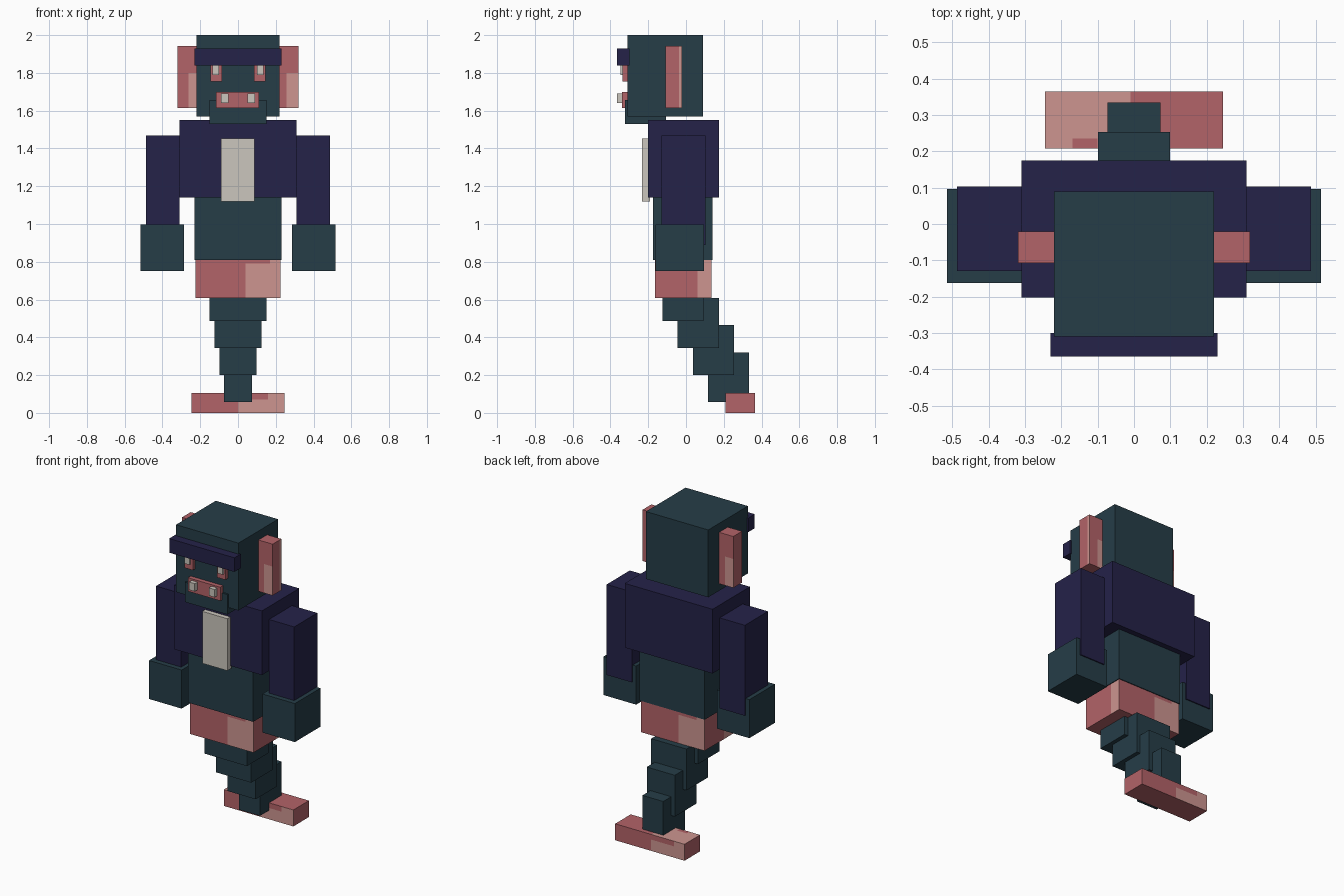
import bpy, bmesh
from mathutils import Vector

if "Cube" in bpy.data.objects:
    bpy.data.objects.remove(bpy.data.objects["Cube"])


def material(name, rgb):
    m = bpy.data.materials.new(name)
    m.diffuse_color = (*rgb, 1)
    m.use_nodes = True
    m.node_tree.nodes["Principled BSDF"].inputs["Base Color"].default_value = m.diffuse_color
    return m


TEAL = material("dark teal", (0.019, 0.047, 0.064))
NAVY = material("navy", (0.018, 0.016, 0.066))
PINK = material("deep pink", (0.45, 0.125, 0.14))
PALE = material("pale pink", (0.61, 0.30, 0.28))
CREAM = material("cream", (0.60, 0.565, 0.51))


def box(name, x, y, z, mat, cuts=(), rule=None):
    """Box from axis ranges; optional (axis, value) cuts and a rule picking pale faces."""
    bm = bmesh.new()
    bmesh.ops.create_cube(bm, size=1)
    for v in bm.verts:
        v.co = [r[0] + (c + 0.5) * (r[1] - r[0]) for c, r in zip(v.co, (x, y, z))]
    for axis, value in cuts:
        n = Vector((0, 0, 0))
        n[axis] = 1
        bmesh.ops.bisect_plane(bm, geom=bm.verts[:] + bm.edges[:] + bm.faces[:],
                               plane_co=n * value, plane_no=n)
    bm.normal_update()
    if rule:
        for f in bm.faces:
            f.material_index = int(rule(f.calc_center_median(), f.normal))
    me = bpy.data.meshes.new(name)
    bm.to_mesh(me)
    bm.free()
    me.materials.append(mat)
    if rule:
        me.materials.append(PALE)
    ob = bpy.data.objects.new(name, me)
    bpy.context.collection.objects.link(ob)
    return ob


def pair(name, x, y, z, mat):
    box(name + "_right", x, y, z, mat)
    box(name + "_left", (-x[1], -x[0]), y, z, mat)


# Head and face
box("head", (-0.22, 0.22), (-0.31, 0.09), (1.57, 2.0), TEAL)
box("jaw", (-0.15, 0.15), (-0.322, -0.105), (1.53, 1.657), TEAL)
box("brow", (-0.23, 0.23), (-0.365, -0.30), (1.84, 1.93), NAVY)
box("mouth", (-0.117, 0.112), (-0.338, -0.30), (1.613, 1.70), PINK)
pair("tooth", (0.05, 0.09), (-0.365, -0.33), (1.64, 1.69), CREAM)
pair("eye", (0.085, 0.145), (-0.335, -0.30), (1.755, 1.845), PINK)
pair("pupil", (0.10, 0.135), (-0.348, -0.33), (1.79, 1.845), CREAM)


# Ears: a pale patch on the lower right of each face
def ear(name, x0, split):
    def rule(c, n):
        if n.y < -0.5:
            return c.x > split and c.z < 1.80
        if n.y > 0.5:
            return c.x < split and c.z < 1.80
        return n.x > 0.5 and c.y > -0.037
    box(name, (x0, x0 + 0.10), (-0.108, -0.02), (1.615, 1.943), PINK,
        [(0, split), (1, -0.037), (2, 1.80)], rule)


ear("ear_right", 0.22, 0.258)
ear("ear_left", -0.32, -0.262)

# Body, shirt front and arms
box("jacket", (-0.31, 0.31), (-0.202, 0.175), (1.14, 1.55), NAVY)
box("shirt_front", (-0.09, 0.087), (-0.232, -0.19), (1.12, 1.452), CREAM)
box("belly", (-0.23, 0.23), (-0.175, 0.14), (0.81, 1.15), TEAL)
pair("sleeve", (0.31, 0.488), (-0.13, 0.103), (0.89, 1.468), NAVY)
pair("hand", (0.285, 0.515), (-0.162, 0.096), (0.752, 0.998), TEAL)


# Hips: pale on the right portion of each side
def hip_rule(c, n):
    if abs(n.y) > 0.5:
        u = -c.x if n.y < 0 else c.x
        return u < -0.17 or (u < -0.04 and c.z < 0.79)
    if abs(n.x) > 0.5:
        return c.y * n.x > 0.06
    return False


box("hips", (-0.225, 0.225), (-0.165, 0.135), (0.608, 0.812), PINK,
    [(0, -0.17), (0, -0.04), (0, 0.04), (0, 0.17), (1, -0.06), (1, 0.06), (2, 0.79)],
    hip_rule)

# Tail: four stepped blocks that narrow downwards
for i in range(4):
    w = 0.15 - 0.0255 * i
    y, z = -0.125 + 0.0805 * i, 0.487 - 0.1435 * i
    box(f"tail_{i + 1}", (-w, w), (y, y + 0.218), (z, z + 0.264), TEAL)


# Tail fin: pale patches on the front right, top left and back
def fin_rule(c, n):
    if n.z > 0.5:
        return c.x < -0.01 and not (-0.17 < c.x < -0.10 and c.y < 0.235)
    if n.y < -0.5:
        return c.x > 0.16 or (c.x > 0 and c.z < 0.072)
    if n.y > 0.5:
        return c.x < -0.16 or (c.x < -0.01 and c.z < 0.072)
    return False


box("tail_fin", (-0.245, 0.245), (0.208, 0.365), (0, 0.105), PINK,
    [(0, -0.17), (0, -0.10), (0, -0.01), (0, 0.0), (0, 0.16), (1, 0.235), (2, 0.072)],
    fin_rule)
